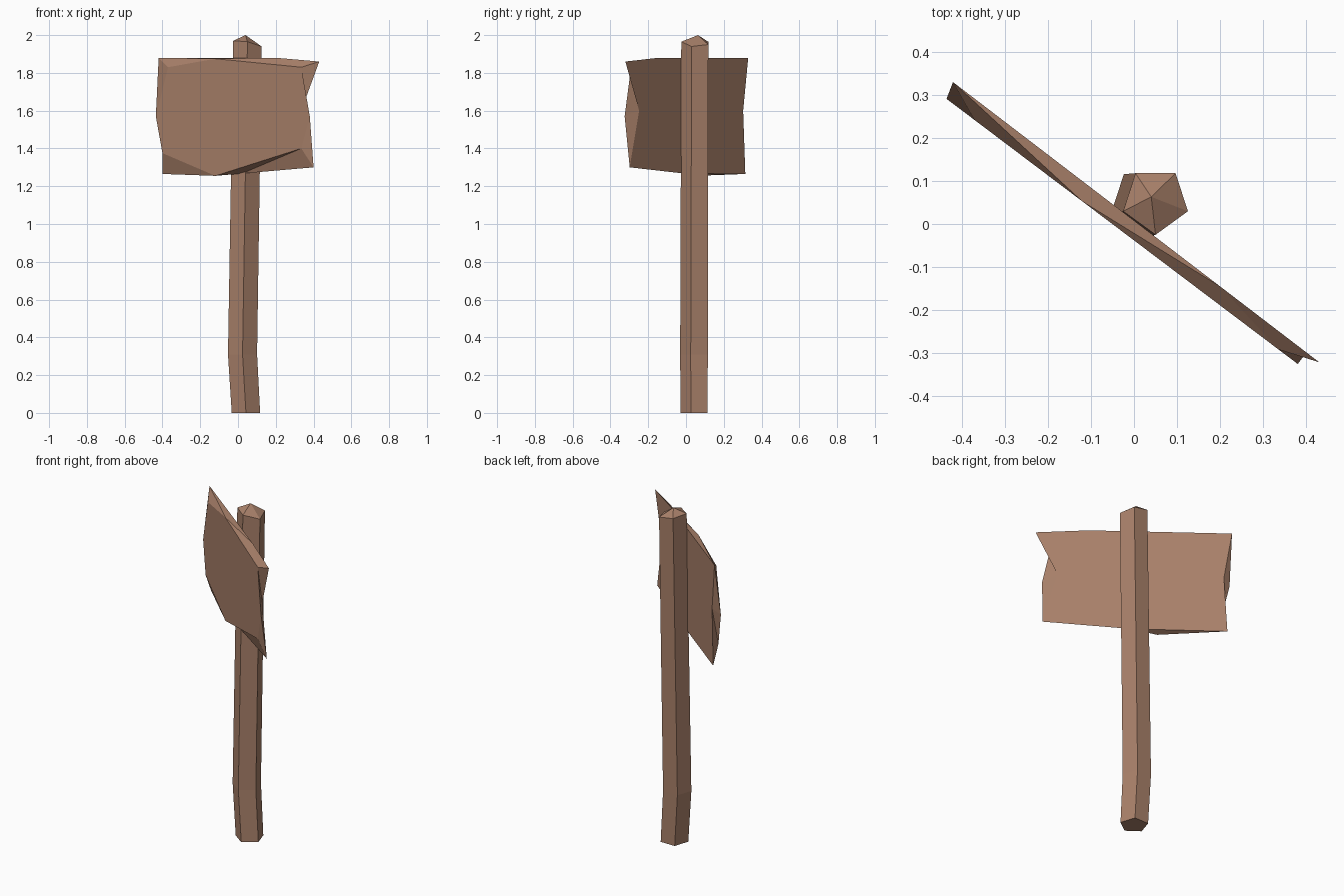
import bpy, bmesh, math

if "Cube" in bpy.data.objects:
    bpy.data.objects.remove(bpy.data.objects["Cube"])

wood = bpy.data.materials.new("wood")
wood.diffuse_color = (0.40, 0.22, 0.145, 1)
wood.use_nodes = True
wood.node_tree.nodes["Principled BSDF"].inputs["Base Color"].default_value = wood.diffuse_color


def finish(name, bm):
    bmesh.ops.recalc_face_normals(bm, faces=bm.faces)
    mesh = bpy.data.meshes.new(name)
    bm.to_mesh(mesh)
    bm.free()
    mesh.materials.append(wood)
    obj = bpy.data.objects.new(name, mesh)
    bpy.context.collection.objects.link(obj)
    return obj


def bridge(bm, a, b):
    n = len(a)
    for i in range(n):
        bm.faces.new((a[i], a[(i + 1) % n], b[(i + 1) % n], b[i]))


# Post: slightly bent five-sided pole with a peaked top
bm = bmesh.new()
rings = []
for cx, cy, z, r in [(0.042, 0.05, 0, 0.079), (0.024, 0.05, 0.31, 0.081),
                     (0.05, 0.054, 1.955, 0.079)]:
    ring = []
    for i in range(5):
        a = math.radians(-90 + 72 * i)
        ring.append(bm.verts.new((cx + r * math.cos(a), cy + r * math.sin(a), z)))
    rings.append(ring)
for v, dz in zip(rings[-1], (0.01, -0.015, -0.005, 0.01, 0.015)):
    v.co.z += dz
for a, b in zip(rings, rings[1:]):
    bridge(bm, a, b)
bm.faces.new(rings[0])
tip = bm.verts.new((0.04, 0.063, 2.0))
for i in range(5):
    bm.faces.new((rings[-1][i], rings[-1][(i + 1) % 5], tip))
finish("post", bm)

# Sign board: thin hewn plank, turned about the vertical, outlines given as x, z
front = [(-0.37, 1.83), (-0.12, 1.875), (0.335, 1.83), (0.38, 1.57),
         (0.335, 1.40), (-0.12, 1.255), (-0.40, 1.375), (-0.435, 1.57)]
back = [(-0.42, 1.88), (0.20, 1.88), (0.43, 1.86), (0.335, 1.60),
        (0.40, 1.30), (0.02, 1.267), (-0.40, 1.265), (-0.385, 1.60)]
bm = bmesh.new()
f = [bm.verts.new((x, -0.038 - 0.755 * x, z)) for x, z in front]
b = [bm.verts.new((x, 0.008 - 0.765 * x, z)) for x, z in back]
bridge(bm, f, b)
bm.faces.new(f)
bm.faces.new(b)
bmesh.ops.triangulate(bm, faces=bm.faces[:])
finish("sign_board", bm)
